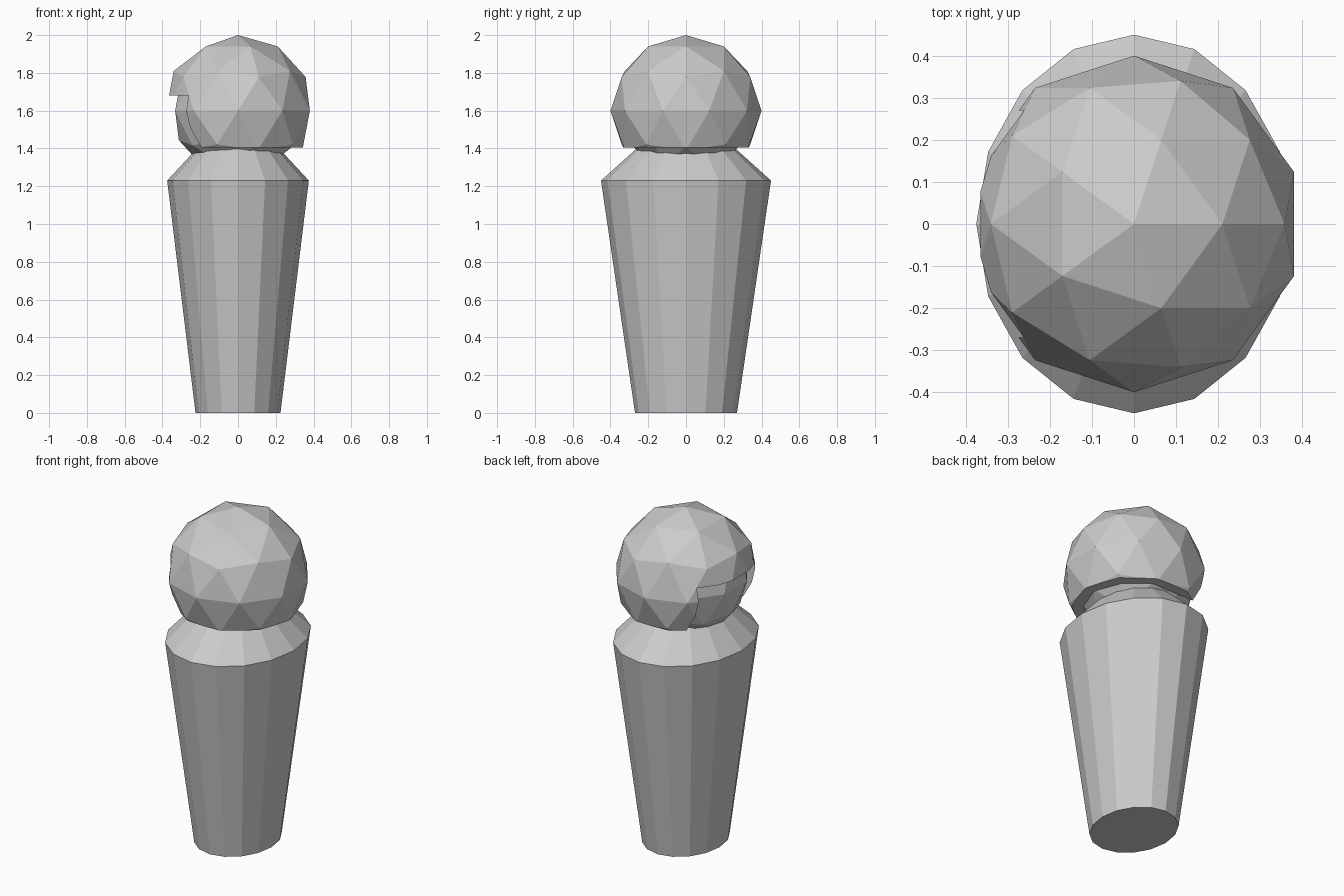
import bpy, bmesh, math
from mathutils import Vector

if "Cube" in bpy.data.objects:
    bpy.data.objects.remove(bpy.data.objects["Cube"])


def new_object(name, bm):
    mesh = bpy.data.meshes.new(name)
    bm.to_mesh(mesh)
    bm.free()
    obj = bpy.data.objects.new(name, mesh)
    bpy.context.collection.objects.link(obj)
    return obj


def ball(radius, z):
    bm = bmesh.new()
    bmesh.ops.create_icosphere(bm, subdivisions=2, radius=radius)
    bmesh.ops.translate(bm, vec=(0, 0, z), verts=bm.verts)
    return bm


# Body: 16-sided oval taper with a shoulder cone running up into the head
SIDES, X_SCALE = 16, 0.375 / 0.45
profile = [(0.27, 0.0), (0.45, 1.23), (0.20, 1.455)]
bm = bmesh.new()
rings = []
for r, z in profile:
    angles = [2 * math.pi * i / SIDES for i in range(SIDES)]
    rings.append([bm.verts.new((r * X_SCALE * math.cos(a), r * math.sin(a), z)) for a in angles])
for low, high in zip(rings, rings[1:]):
    for i in range(SIDES):
        j = (i + 1) % SIDES
        bm.faces.new((low[i], low[j], high[j], high[i]))
bm.faces.new(rings[0][::-1])
bm.faces.new(rings[-1])
new_object("body", bm)

# Head: low-poly ball, visible through the face opening
new_object("head", ball(0.35, 1.6))

# Hair: larger ball with a flat underside
bm = ball(0.4, 1.6)
bmesh.ops.bisect_plane(bm, geom=bm.verts[:] + bm.edges[:] + bm.faces[:],
                       plane_co=(0, 0, 1.405), plane_no=(0, 0, 1), clear_inner=True)
bmesh.ops.holes_fill(bm, edges=[e for e in bm.edges if e.is_boundary], sides=0)
bmesh.ops.recalc_face_normals(bm, faces=bm.faces)
hair = new_object("hair", bm)

# Face opening: box cut on the -x side
bm = bmesh.new()
bmesh.ops.create_cube(bm, size=1)
bmesh.ops.scale(bm, vec=(0.5, 0.54, 0.48), verts=bm.verts)
bmesh.ops.translate(bm, vec=Vector((-0.27, 0, 1.44)), verts=bm.verts)
cutter = new_object("face_opening_cutter", bm)
cutter.hide_render = True
cutter.hide_viewport = False
cutter.display_type = 'WIRE'
cut = hair.modifiers.new("face_opening", 'BOOLEAN')
cut.operation = 'DIFFERENCE'
cut.solver = 'EXACT'
cut.object = cutter
